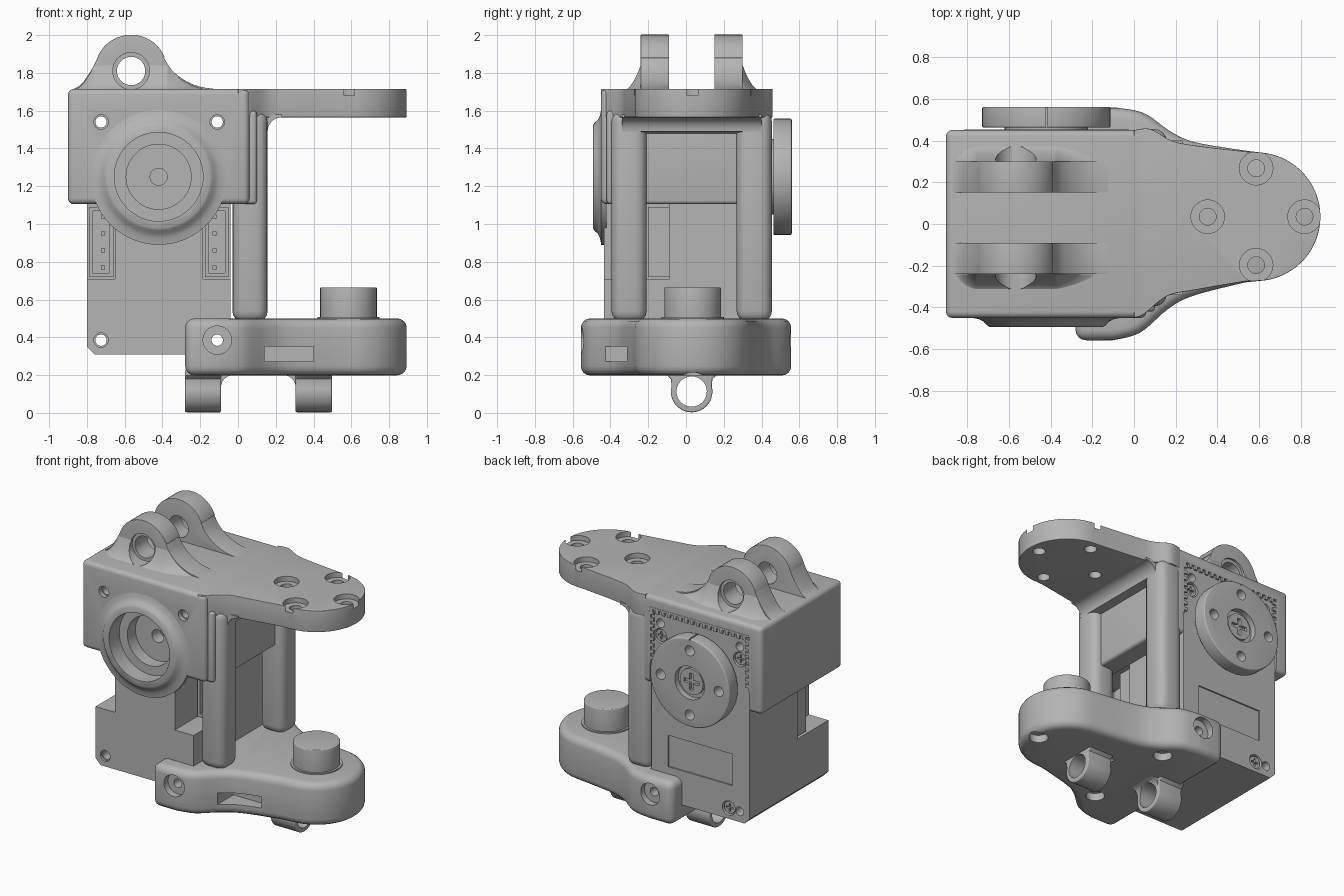
import bpy, bmesh
from math import sin, cos, pi, radians
from mathutils import Vector

if "Cube" in bpy.data.objects:
    bpy.data.objects.remove(bpy.data.objects["Cube"])

GREY = (0.46, 0.46, 0.46, 1)
mat = bpy.data.materials.new("plain grey")
mat.use_nodes = True
mat.diffuse_color = GREY
mat.node_tree.nodes["Principled BSDF"].inputs["Base Color"].default_value = GREY
parts = []


def bake(ob):
    """Apply the modifiers of an object."""
    ev = ob.evaluated_get(bpy.context.evaluated_depsgraph_get())
    mesh = bpy.data.meshes.new_from_object(ev)
    ob.modifiers.clear()
    ob.data = mesh


def loft(name, loops, bevel=0.0):
    """Skin a row of equal-length closed loops and cap both ends."""
    bm = bmesh.new()
    rings = [[bm.verts.new(p) for p in loop] for loop in loops]
    n = len(rings[0])
    for a, b in zip(rings, rings[1:]):
        for i in range(n):
            j = (i + 1) % n
            bm.faces.new((a[i], a[j], b[j], b[i]))
    bm.faces.new(rings[0])
    bm.faces.new(rings[-1])
    bmesh.ops.recalc_face_normals(bm, faces=bm.faces)
    mesh = bpy.data.meshes.new(name)
    bm.to_mesh(mesh)
    bm.free()
    mesh.materials.append(mat)
    ob = bpy.data.objects.new(name, mesh)
    bpy.context.scene.collection.objects.link(ob)
    if bevel:
        m = ob.modifiers.new("bevel", 'BEVEL')
        m.width, m.segments, m.angle_limit = bevel, 4, radians(50)
        bake(ob)
    parts.append(ob)
    return ob


def place(axis, p, t):
    return {'x': (t, p[0], p[1]), 'y': (p[0], t, p[1]), 'z': (p[0], p[1], t)}[axis]


def prism(name, axis, pts, a, b, bevel=0.0):
    return loft(name, [[place(axis, p, t) for p in pts] for t in (a, b)], bevel)


def box(name, x, y, z, bevel=0.0):
    return prism(name, 'z', [(x[0], y[0]), (x[1], y[0]), (x[1], y[1]), (x[0], y[1])], *z, bevel)


def arc(c, r, a, b, n=32):
    return [(c[0] + r * cos(radians(a + (b - a) * i / n)),
             c[1] + r * sin(radians(a + (b - a) * i / n))) for i in range(n + 1)]


def cyl(name, axis, c, r, a, b, bevel=0.0):
    return prism(name, axis, arc(c, r, 0, 360, 48)[:-1], a, b, bevel)


def spline(pts, n=6):
    """Smooth curve through a few points."""
    p = [Vector(q) for q in [pts[0]] + pts + [pts[-1]]]
    out = []
    for a, b, c, d in zip(p, p[1:], p[2:], p[3:]):
        for i in range(n):
            t = i / n
            out.append(tuple(0.5 * (2 * b + (c - a) * t + (2 * a - 5 * b + 4 * c - d) * t * t
                                    + (3 * b - a - 3 * c + d) * t ** 3)))
    return out + [tuple(pts[-1])]


def cut(obs, *cutters):
    for c in cutters:
        for ob in obs:
            m = ob.modifiers.new("cut", 'BOOLEAN')
            m.operation, m.solver, m.object = 'DIFFERENCE', 'EXACT', c
            bake(ob)
        parts.remove(c)
        bpy.data.objects.remove(c)


def screw(name, c, r, y0, y1):
    ob = cyl(name, 'y', c, r, y0, y1)
    w, l = r * 0.15, r * 0.65
    for dx, dz in ((w, l), (l, w)):
        cut([ob], box("slot", (c[0] - dx, c[0] + dx), (y1 - 0.02, y1 + 0.1), (c[1] - dz, c[1] + dz)))


AXLE = (-0.42, 1.25)
CORNERS = [(x, z) for x in (-0.725, -0.11) for z in (0.385, 1.54)]
MID = 0.035
TIP = (0.585, MID)

# Motor body with side notches and connectors
motor = prism("motor_body", 'y', [(-0.76, 0.31), (-0.04, 0.31), (-0.04, 1.62), (-0.8, 1.62), (-0.8, 0.35)], -0.435, 0.44)
for x0, x1, px in ((-0.8, -0.65, -0.715), (-0.185, -0.04, -0.125)):
    cut([motor], box("notch", (x0 - 0.03 * (x0 < -0.5), x1 + 0.03 * (x1 > -0.5)), (-0.6, -0.09), (0.71, 1.11)))
    shell = box("connector", (x0 + 0.01, x1 - 0.01), (-0.2, -0.085), (0.72, 1.09))
    cut([shell], box("pocket", (x0 + 0.03, x1 - 0.03), (-0.3, -0.105), (0.74, 1.07)))
    for z in (0.77, 0.86, 0.95, 1.04):
        box("connector_pin", (px - 0.011, px + 0.011), (-0.19, -0.1), (z - 0.011, z + 0.011))
cut([motor], box("label_recess", (-0.67, -0.17), (0.43, 0.6), (0.55, 0.77)))

# Upper housing shell that wraps the motor
housing = box("upper_housing", (-0.9, 0.06), (-0.45, 0.45), (1.105, 1.715))
m = housing.modifiers.new("bevel", 'BEVEL')
m.width, m.segments = 0.03, 4
bake(housing)
cut([housing], box("cavity", (-0.805, -0.035), (-0.4, 0.6), (0.5, 1.63)))

# Flared front boss with a stepped bore
flare = [(0.36, -0.42), (0.36, -0.449), (0.325, -0.455), (0.3, -0.468), (0.285, -0.485), (0.27, -0.493)]
boss = loft("front_boss", [[place('y', p, y) for p in arc(AXLE, r, 0, 360, 64)[:-1]] for r, y in flare])
for r, y in ((0.235, -0.38), (0.172, -0.29), (0.045, -0.2)):
    cut([boss, housing, motor], cyl("bore", 'y', AXLE, r, -0.6, y))

# Toothed rim around the open back of the housing
def teeth(length, step=0.045):
    out, u = [(0, 0)], 0
    while u + step <= length:
        out += [(u, 0.015), (u + step / 2, 0.015), (u + step / 2, 0.04), (u + step, 0.04)]
        u += step
    return out + [(u, 0)]

prism("rim_teeth_top", 'y', [(-0.8 + u, 1.64 - v) for u, v in teeth(0.77)], 0.42, 0.452)
prism("rim_teeth_right", 'y', [(-0.815 + v, 1.25 + u) for u, v in teeth(0.37)], 0.42, 0.452)
prism("rim_teeth_left", 'y', [(-0.025 - v, 1.25 + u) for u, v in teeth(0.37)], 0.42, 0.452)

# Output horn on the back
cyl("horn_hub", 'y', AXLE, 0.2, 0.42, 0.47)
horn = cyl("output_horn", 'y', AXLE, 0.308, 0.462, 0.56, 0.008)
cut([horn], cyl("recess", 'y', AXLE, 0.115, 0.52, 0.7),
    box("groove", (-0.425, -0.415), (0.45, 0.6), (1.545, 1.6)))
for k in range(4):
    c = (AXLE[0] + 0.225 * cos(k * pi / 2), AXLE[1] + 0.225 * sin(k * pi / 2))
    cut([horn], cyl("hole", 'y', c, 0.035, 0.4, 0.7))
screw("horn_screw", AXLE, 0.09, 0.5, 0.54)
for c in ((-0.64, 0.385), (-0.2, 0.385), (-0.725, 1.45), (-0.11, 1.45)):
    cut([motor], cyl("recess", 'y', c, 0.05, 0.4, 0.6))
    screw("case_screw", c, 0.042, 0.39, 0.43)

# Top arm with counterbored holes
outline = (spline([(0.0, -0.45), (0.05, -0.43), (0.16, -0.345), (0.3, -0.315), (0.53, -0.275)])
           + arc(TIP, 0.308, -82, 82) + spline([(0.53, 0.348), (0.3, 0.375), (0.18, 0.4), (0.08, 0.455), (0.0, 0.45)]))
arm = prism("top_arm", 'z', outline, 1.565, 1.715, 0.012)
for k in range(4):
    c = (TIP[0] + 0.232 * cos(k * pi / 2), MID + 0.232 * sin(k * pi / 2))
    cut([arm], cyl("hole", 'z', c, 0.04, 1.4, 1.8), cyl("counterbore", 'z', c, 0.08, 1.68, 1.8))

# Columns, wall and corner fillet beneath the arm
for y in (-0.3, 0.363):
    box("column", (-0.03, 0.157), (y - 0.095, y + 0.092), (0.48, 1.6), 0.06)
box("rear_wall", (-0.03, 0.1), (-0.42, 0.44), (1.105, 1.6), 0.02)
prism("arm_fillet", 'y', [(0.05, 1.58), (0.05, 1.47), (0.157, 1.49)]
      + arc((0.232, 1.49), 0.075, 180, 90, 8) + [(0.232, 1.58)], -0.34, 0.4)

# Pair of ears with flared outer feet
EYE = (-0.566, 1.81)
left = spline([(-0.88, 1.71), (-0.83, 1.74), (-0.78, 1.81), (-0.748, 1.87)])
right = spline([(-0.392, 1.88), (-0.35, 1.815), (-0.28, 1.76), (-0.2, 1.727), (-0.1, 1.712)])
ear_top = left + arc(EYE, 0.192, 160, 22, 20) + right
for s in (1, -1):
    inner, outer = 0.03 + s * 0.12, 0.03 + s * 0.27
    ear = prism("ear", 'y', [(-0.88, 1.66)] + ear_top + [(-0.1, 1.66)], inner, outer, 0.03)
    loops = []
    for x, z in ear_top:
        top = min(z - 0.008, 1.84) - 1.7
        foot = [(x, outer + s * 0.11 * t, 1.7 + max(top, 0.002) * (1 - t) ** 2.2) for t in (0, 0.1, 0.2, 0.35, 0.5, 0.7, 1)]
        loops.append([(x, outer - s * 0.05, 1.66), (x, outer - s * 0.05, foot[0][2])] + foot + [(x, foot[-1][1], 1.66)])
    flank = loft("ear_foot", loops)
    cut([ear, flank], cyl("eye", 'y', EYE, 0.075, -0.6, 0.6))
    ends = sorted((outer - s * 0.015, outer + s * 0.3))
    cut([ear, flank], cyl("eye_step", 'y', EYE, 0.097, *ends))

# Lower base that cradles the motor
outline = ([(-0.28, -0.557)] + spline([(-0.1, -0.557), (0.03, -0.52), (0.16, -0.41), (0.28, -0.345), (0.53, -0.28)])
           + arc(TIP, 0.308, -82, 82)
           + spline([(0.53, 0.352), (0.3, 0.39), (0.18, 0.44), (0.05, 0.53), (-0.08, 0.557)]) + [(-0.28, 0.557)])
base = prism("lower_base", 'z', outline, 0.198, 0.5, 0.05)
cut([base], box("cradle", (-0.5, -0.035), (-0.442, 0.442), (0.305, 0.7)),
    box("side_slot", (0.14, 0.4), (-0.7, -0.25), (0.272, 0.352)))
SIDE = (-0.11, 0.385)
cut([base], cyl("bore", 'y', SIDE, 0.075, -0.7, -0.51), cyl("bore", 'y', SIDE, 0.075, 0.51, 0.7))
for c in ((0.82, MID), (0.07, 0.365), (0.07, -0.3)):
    cut([base], cyl("bore", 'z', c, 0.06, 0.1, 0.25))
cyl("pivot_collar", 'z', TIP, 0.165, 0.48, 0.508)
cyl("pivot_pin", 'z', TIP, 0.15, 0.45, 0.665, 0.006)

# Mounting holes through motor, housing and base
for c in CORNERS:
    cut([motor, base, housing], cyl("bolt_hole", 'y', c, 0.03, -0.8, 0.8))
    cut([motor, housing], cyl("countersink", 'y', c, 0.038, -0.8, -0.42))

# Cable rings beneath the base
RING = (0.03, 0.113)
for x0, x1, side in ((-0.28, -0.09, 1), (0.305, 0.497, -1)):
    pts = [(-0.1, 0.23), (-0.1, 0.198), (-0.08, 0.18)] + arc(RING, 0.11, 165, 375) + [(0.14, 0.18), (0.16, 0.198), (0.16, 0.23)]
    ring = prism("cable_ring", 'x', pts, x0, x1, 0.008)
    edge = x1 if side > 0 else x0
    curve = [(edge + side * u, z) for u, z in arc((0.065, 0.135), 0.065, 180, 90, 8)]
    fillet = prism("ring_fillet", 'y', [(edge - side * 0.02, 0.22), (edge - side * 0.02, 0.135)] + curve
                   + [(edge + side * 0.065, 0.22)], -0.07, 0.13)
    cut([ring, fillet], cyl("ring_hole", 'x', RING, 0.08, x0 - 0.2, x1 + 0.2))

# Smooth the curved faces and keep the edges crisp
bpy.ops.object.select_all(action='DESELECT')
for ob in parts:
    ob.select_set(True)
bpy.context.view_layer.objects.active = parts[0]
bpy.ops.object.shade_smooth_by_angle(angle=radians(35))
